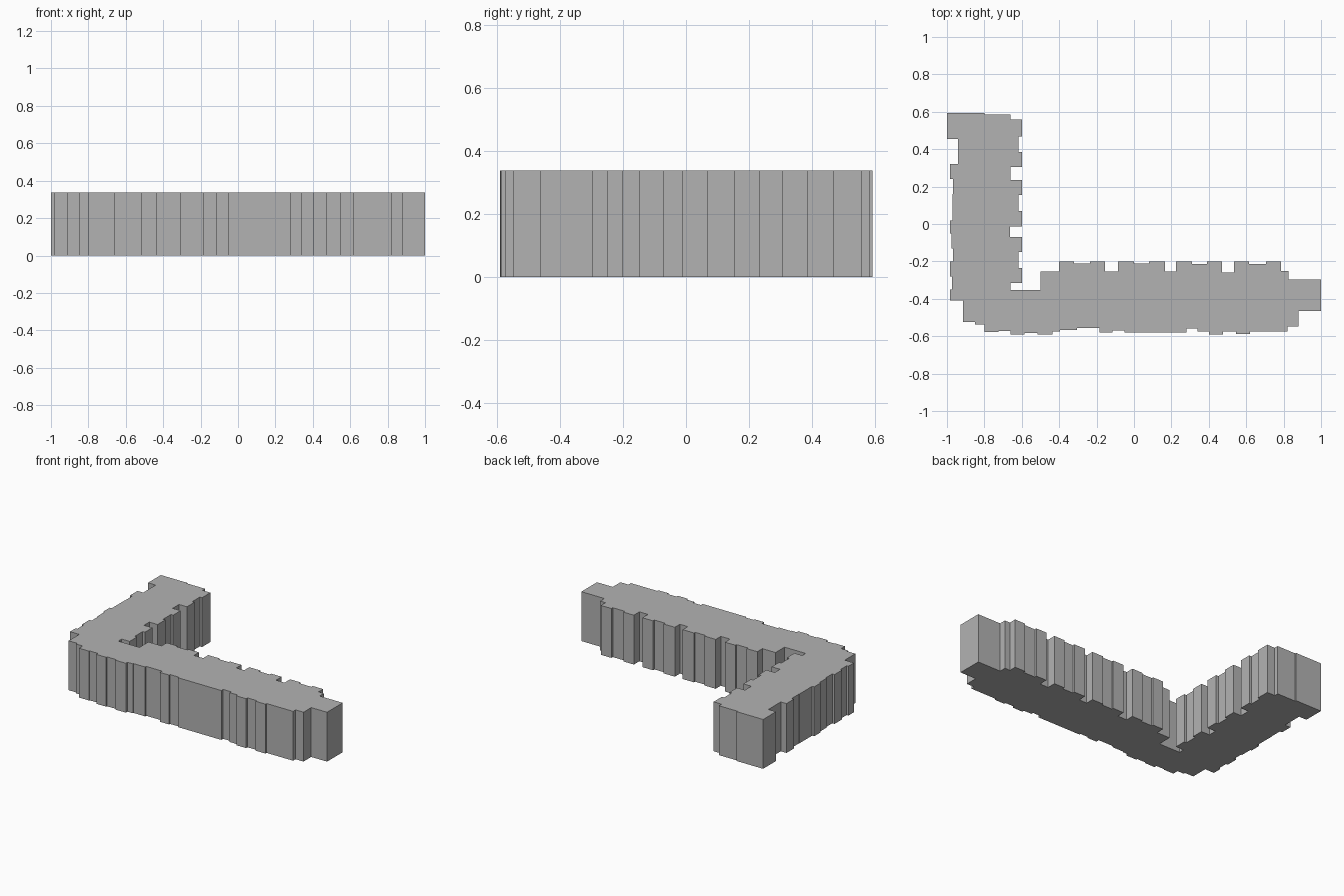
import bpy
import bmesh

HEIGHT = 0.338

cube = bpy.data.objects.get("Cube")
if cube:
    bpy.data.objects.remove(cube, do_unlink=True)

concrete = bpy.data.materials.new("concrete grey")
concrete.use_nodes = True
GREY = (0.45, 0.45, 0.45, 1)
concrete.diffuse_color = GREY
concrete.node_tree.nodes["Principled BSDF"].inputs["Base Color"].default_value = GREY


def facade(start, bays, along_x):
    """Stepped wall line: each bay is (where it ends, how far out it stands)."""
    points = []
    for end, depth in bays:
        for run in (start, end):
            points.append((run, depth) if along_x else (depth, run))
        start = end
    return points


# Each facade in turn, clockwise from the back corner of the short wing
short_end = facade(-1, [(-.80, .594), (-.66, .586), (-.60, .558)], True)

short_court = facade(.558, [
    (.468, -.60), (.386, -.617), (.305, -.60), (.236, -.66), (.155, -.60),
    (.07, -.617), (-.013, -.60), (-.07, -.663), (-.15, -.60),
    (-.235, -.617), (-.315, -.60), (-.352, -.66)], False)

long_court = facade(-.66, [
    (-.50, -.352), (-.40, -.255), (-.32, -.20), (-.235, -.212), (-.155, -.20),
    (-.085, -.255), (0, -.20), (.08, -.212), (.165, -.20), (.225, -.255),
    (.31, -.20), (.39, -.215), (.47, -.20), (.535, -.26), (.615, -.20),
    (.705, -.215), (.785, -.20), (.825, -.25), (1, -.296)], True)

long_end = facade(-.296, [(-.465, 1), (-.548, .88)], False)

street_front = facade(.88, [
    (.82, -.548), (.62, -.575), (.545, -.587), (.475, -.575), (.40, -.59),
    (.34, -.575), (.28, -.56), (-.05, -.58), (-.115, -.57), (-.185, -.58),
    (-.305, -.557), (-.395, -.568), (-.435, -.574), (-.515, -.592),
    (-.585, -.582), (-.66, -.59), (-.725, -.572), (-.80, -.577),
    (-.85, -.537), (-.915, -.525)], True)

street_side = facade(-.525, [
    (-.41, -.915), (-.35, -.985), (-.28, -.972), (-.20, -.985), (-.13, -.968),
    (-.05, -.975), (.02, -.985), (.16, -.97), (.24, -.968), (.32, -.985),
    (.455, -.942), (.594, -1)], False)

outline = short_end + short_court + long_court + long_end + street_front + street_side

# Drop repeated corners where facades meet
corners = [p for i, p in enumerate(outline) if p != outline[i - 1]]

# Raise the footprint into the building
bm = bmesh.new()
ground = bm.faces.new([bm.verts.new((x, y, 0)) for x, y in corners])
raised = bmesh.ops.extrude_face_region(bm, geom=[ground], use_keep_orig=True)
roof_verts = [g for g in raised["geom"] if isinstance(g, bmesh.types.BMVert)]
bmesh.ops.translate(bm, verts=roof_verts, vec=(0, 0, HEIGHT))
bmesh.ops.recalc_face_normals(bm, faces=bm.faces)

mesh = bpy.data.meshes.new("apartment_block")
bm.to_mesh(mesh)
bm.free()
mesh.materials.append(concrete)
building = bpy.data.objects.new("apartment_block", mesh)
bpy.context.collection.objects.link(building)
